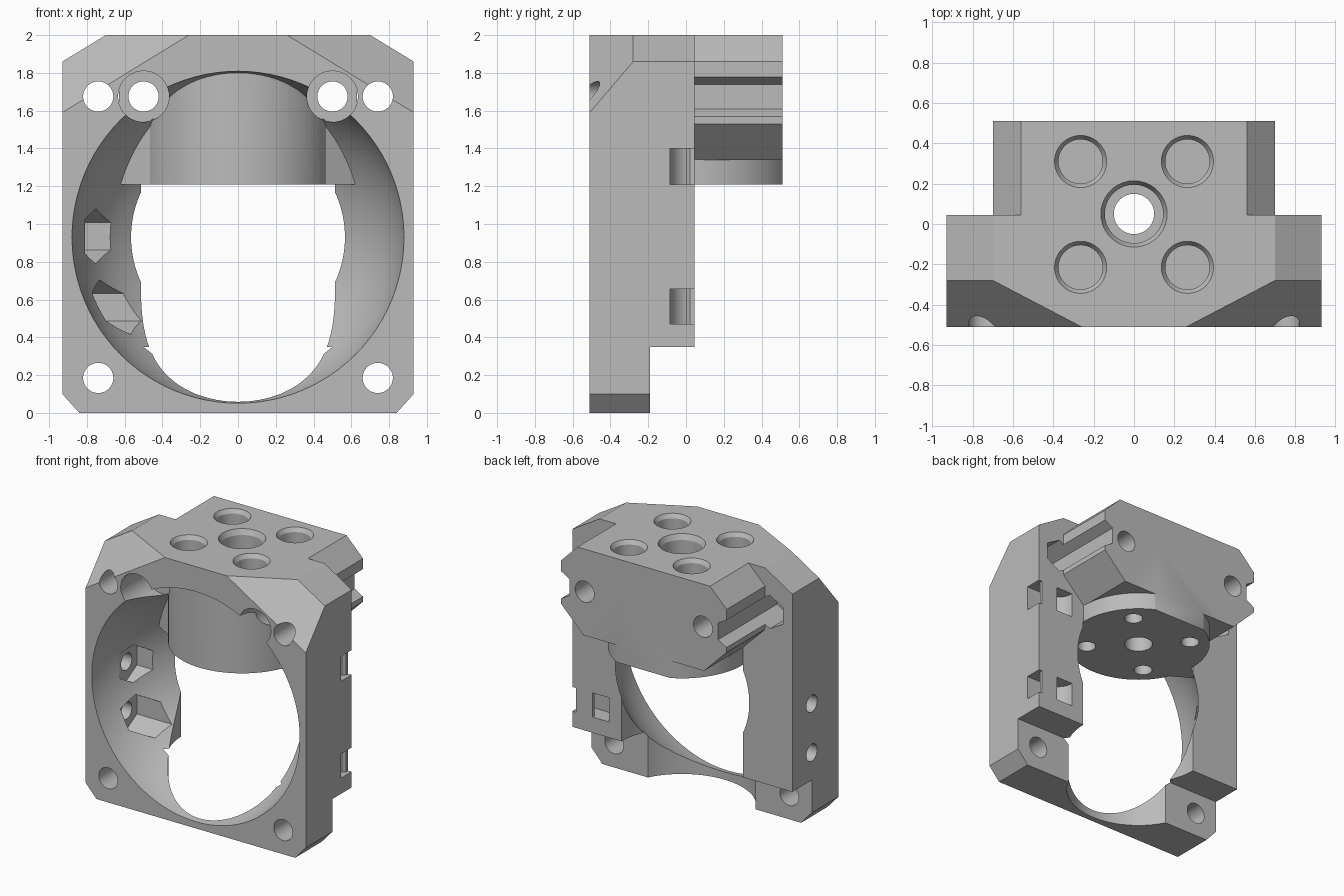
import bpy, bmesh, math
from mathutils import Vector

cube = bpy.data.objects.get("Cube")
if cube:
    bpy.data.objects.remove(cube, do_unlink=True)

grey = bpy.data.materials.new("plain_grey")
grey.use_nodes = True
color = (0.5, 0.5, 0.5, 1)
grey.diffuse_color = color
grey.node_tree.nodes["Principled BSDF"].inputs["Base Color"].default_value = color


def place(axis, t, a, b):
    return {"x": (t, a, b), "y": (a, t, b), "z": (a, b, t)}[axis]


def loft(name, axis, rings):
    """Solid through rings of (position along axis, list of 2D points)."""
    bm = bmesh.new()
    loops = [[bm.verts.new(place(axis, t, *p)) for p in pts] for t, pts in rings]
    n = len(loops[0])
    for low, high in zip(loops, loops[1:]):
        for i in range(n):
            j = (i + 1) % n
            bm.faces.new((low[i], low[j], high[j], high[i]))
    bm.faces.new(loops[0])
    bm.faces.new(loops[-1])
    bmesh.ops.recalc_face_normals(bm, faces=bm.faces)
    mesh = bpy.data.meshes.new(name)
    bm.to_mesh(mesh)
    bm.free()
    obj = bpy.data.objects.new(name, mesh)
    bpy.context.collection.objects.link(obj)
    mesh.materials.append(grey)
    return obj


def circle(a, b, r, n=64, turn=0.0):
    return [(a + r * math.cos(turn + math.tau * i / n),
             b + r * math.sin(turn + math.tau * i / n)) for i in range(n)]


def rod(name, axis, a, b, steps, n=40, turn=0.0):
    """Round or many-sided bar; steps are (position, radius)."""
    return loft(name, axis, [(t, circle(a, b, r, n, turn)) for t, r in steps])


def box(name, x, y, z):
    pts = [(x[0], y[0]), (x[1], y[0]), (x[1], y[1]), (x[0], y[1])]
    return loft(name, "z", [(z[0], pts), (z[1], pts)])


def mirrored(half):
    return half + [(-x, z) for x, z in reversed(half)]


def combine(target, other, operation):
    mod = target.modifiers.new(operation.lower(), "BOOLEAN")
    mod.operation = operation
    mod.solver = "EXACT"
    mod.object = other
    bpy.context.view_layer.objects.active = target
    bpy.ops.object.modifier_apply(modifier=mod.name)
    bpy.data.objects.remove(other, do_unlink=True)


def cut(other):
    combine(frame, other, "DIFFERENCE")


def add(other):
    combine(frame, other, "UNION")


# Front frame with clipped corners
outline = mirrored([(0.84, 0), (0.93, 0.1), (0.93, 1.86), (0.70, 2)])
frame = loft("mount_frame", "y", [(-0.51, outline), (0.045, outline)])

# Sloped facets on the upper front corners
bm = bmesh.new()
bm.from_mesh(frame.data)
for side in (1, -1):
    bmesh.ops.bisect_plane(
        bm, geom=bm.verts[:] + bm.edges[:] + bm.faces[:], dist=1e-5,
        plane_co=(side * 0.26, -0.51, 2),
        plane_no=Vector((side * 0.0943, -0.1804, 0.1541)), clear_outer=True)
    bmesh.ops.holes_fill(bm, edges=[e for e in bm.edges if e.is_boundary])
bmesh.ops.recalc_face_normals(bm, faces=bm.faces)
bm.to_mesh(frame.data)
bm.free()

# Thinner foot at the back
cut(box("foot_step", (-1.2, 1.2), (-0.19, 0.3), (-0.2, 0.35)))

# Bowl-shaped air duct, a slice of a sphere
bowl = [math.radians(3 + 4 * i) for i in range(16)]
cut(rod("duct_bowl", "y", 0, 0.93,
        [(-0.64 + 0.889 * math.sin(t), 0.889 * math.cos(t)) for t in bowl], 96))

# Upright clearance below the boss, opening the floor
cut(rod("floor_clearance", "z", 0, 0.05, [(-0.2, 0.515), (1.21, 0.515)], 80))

# Rear block with sloped lower corners
profile = mirrored([(0.51, 1.34), (0.70, 1.53), (0.70, 1.86), (0.56, 2)])
add(loft("rear_block", "y", [(0.02, profile), (0.51, profile)]))

# Round boss hanging below the top, with side webs
web = [(-0.62, -0.07), (-0.45, -0.17), (0.45, -0.17), (0.62, -0.07), (0.62, 0.04), (-0.62, 0.04)]
add(loft("boss_web", "z", [(1.21, web), (1.6, web)]))
add(rod("boss", "z", 0, 0.05, [(1.209, 0.512), (1.95, 0.512)], 80))
cut(box("back_trim", (-1, 1), (0.51, 0.8), (1, 2.2)))

# Screw holes through the front; the upper outer pair has nut channels behind
for side in (1, -1):
    for z in (0.185, 1.675):
        cut(rod("corner_hole", "y", side * 0.74, z, [(-0.7, 0.08), (0.7, 0.08)]))
    cut(rod("nut_channel", "y", side * 0.74, 1.674, [(-0.2, 0.128), (0.7, 0.128)],
            6, math.pi / 2))
    cut(rod("inner_hole", "y", side * 0.5, 1.675,
            [(-0.7, 0.135), (-0.2, 0.135), (-0.2, 0.08), (0.7, 0.08)]))

# Top bores: open centre and four blind ones, with small holes below
cut(rod("centre_bore", "z", 0, 0.05,
        [(1.1, 0.1), (1.72, 0.1), (1.72, 0.145), (1.96, 0.145), (2.001, 0.165), (2.1, 0.165)]))
for x in (-0.265, 0.265):
    for y in (-0.215, 0.31):
        cut(rod("top_bore", "z", x, y,
                [(1.82, 0.11), (1.97, 0.11), (2.001, 0.13), (2.1, 0.13)]))
        cut(rod("bottom_bore", "z", x, y, [(1.1, 0.065), (1.75, 0.065)]))

# Side screw holes with hexagonal nut pockets on the right wall
for z in (0.56, 0.935):
    cut(rod("side_hole", "x", -0.19, z, [(-1.1, 0.065), (-0.6, 0.065)]))
    cut(rod("nut_pocket", "x", -0.19, z, [(-0.81, 0.145), (-0.4, 0.145)], 6, math.pi / 2))

# Curved strap channels wrapping the back corner of the left wall
bend = [(0.745 - 0.125 * math.cos(math.pi * i / 16), 0.04 - 0.125 * math.sin(math.pi * i / 16))
        for i in range(9)]
channel = bend + [(1.1, -0.085), (1.1, 0.2), (0.9, 0.2), (0.9, 0.02),
                  (0.88, 0.0), (0.78, 0.0), (0.76, 0.02), (0.76, 0.2), (0.62, 0.2)]
for z in ((0.47, 0.655), (1.21, 1.4)):
    cut(loft("strap_channel", "z", [(z[0], channel), (z[1], channel)]))

# Smooth curves, sharp edges
bpy.ops.object.select_all(action="DESELECT")
frame.select_set(True)
bpy.context.view_layer.objects.active = frame
bpy.ops.object.shade_smooth_by_angle(angle=math.radians(25))
